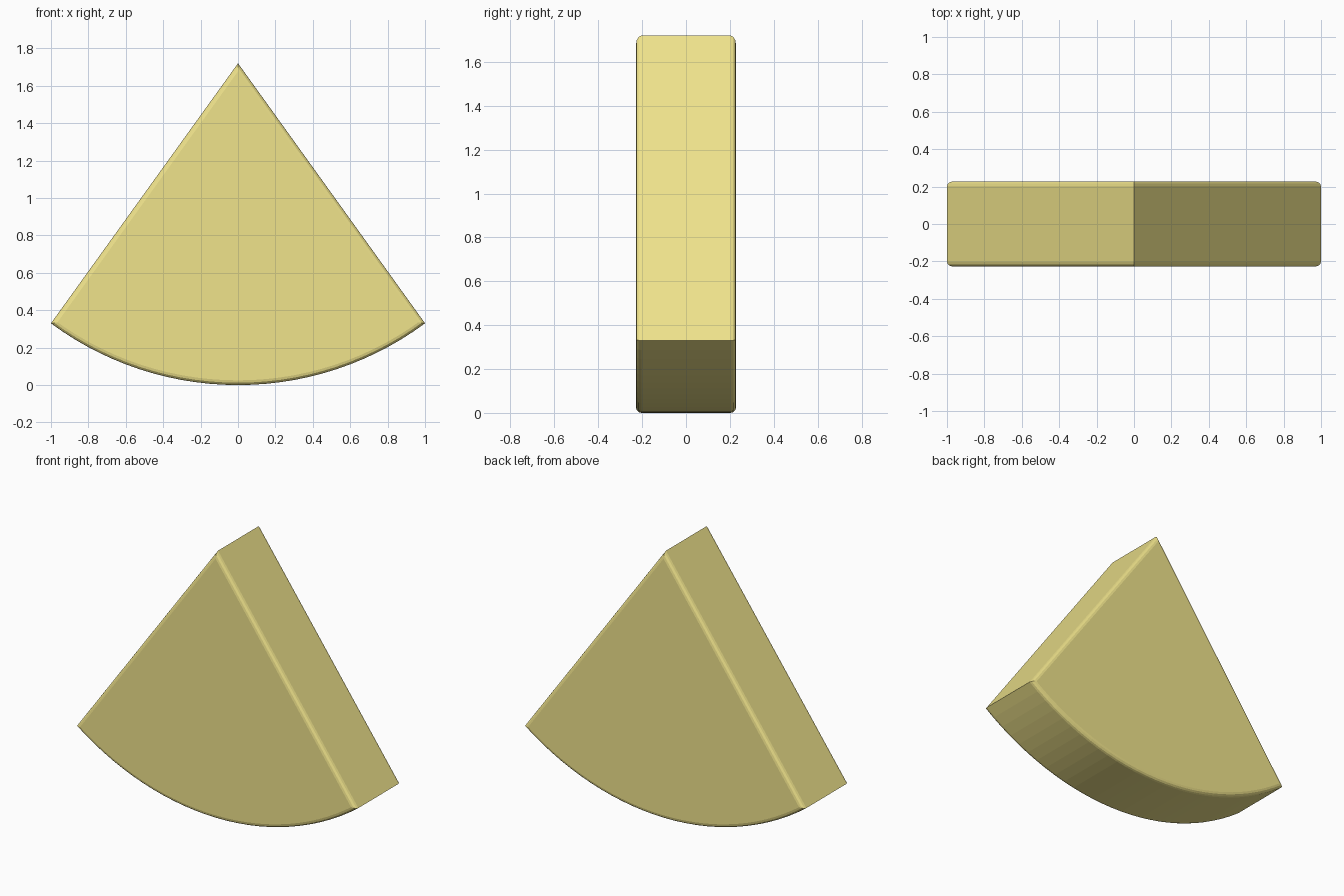
import bpy, bmesh, math

if "Cube" in bpy.data.objects:
    bpy.data.objects.remove(bpy.data.objects["Cube"])

APEX_Z, CORNER_Z = 1.72, 0.33
HALF_DEPTH = 0.228
ARC_STEPS = 28

# Wedge outline: curved rind at the bottom, straight sides up to the apex
radius = (1 + CORNER_Z ** 2) / (2 * CORNER_Z)
half_angle = math.asin(1 / radius)
outline = []
for i in range(ARC_STEPS + 1):
    a = half_angle * (2 * i / ARC_STEPS - 1)
    outline.append((radius * math.sin(a), radius * (1 - math.cos(a))))
outline.append((0, APEX_Z))

# Extrude the outline front to back
bm = bmesh.new()
front = bm.faces.new([bm.verts.new((x, -HALF_DEPTH, z)) for x, z in outline])
extruded = bmesh.ops.extrude_face_region(bm, geom=[front], use_keep_orig=True)
back_verts = [g for g in extruded["geom"] if isinstance(g, bmesh.types.BMVert)]
bmesh.ops.translate(bm, verts=back_verts, vec=(0, 2 * HALF_DEPTH, 0))
bmesh.ops.recalc_face_normals(bm, faces=bm.faces)

# Round the rims of the front and back faces
rims = [e for e in bm.edges if abs(e.verts[0].co.y - e.verts[1].co.y) < 1e-5]
bmesh.ops.bevel(bm, geom=rims, offset=0.025, offset_type='OFFSET',
                segments=3, profile=0.5, affect='EDGES')
bmesh.ops.recalc_face_normals(bm, faces=bm.faces)

mesh = bpy.data.meshes.new("wedge")
bm.to_mesh(mesh)
bm.free()
wedge = bpy.data.objects.new("wedge", mesh)
bpy.context.collection.objects.link(wedge)

# Pale yellow
mat = bpy.data.materials.new("pale_yellow")
mat.diffuse_color = (0.87, 0.77, 0.26, 1)
mat.use_nodes = True
mat.node_tree.nodes["Principled BSDF"].inputs["Base Color"].default_value = mat.diffuse_color
mesh.materials.append(mat)
